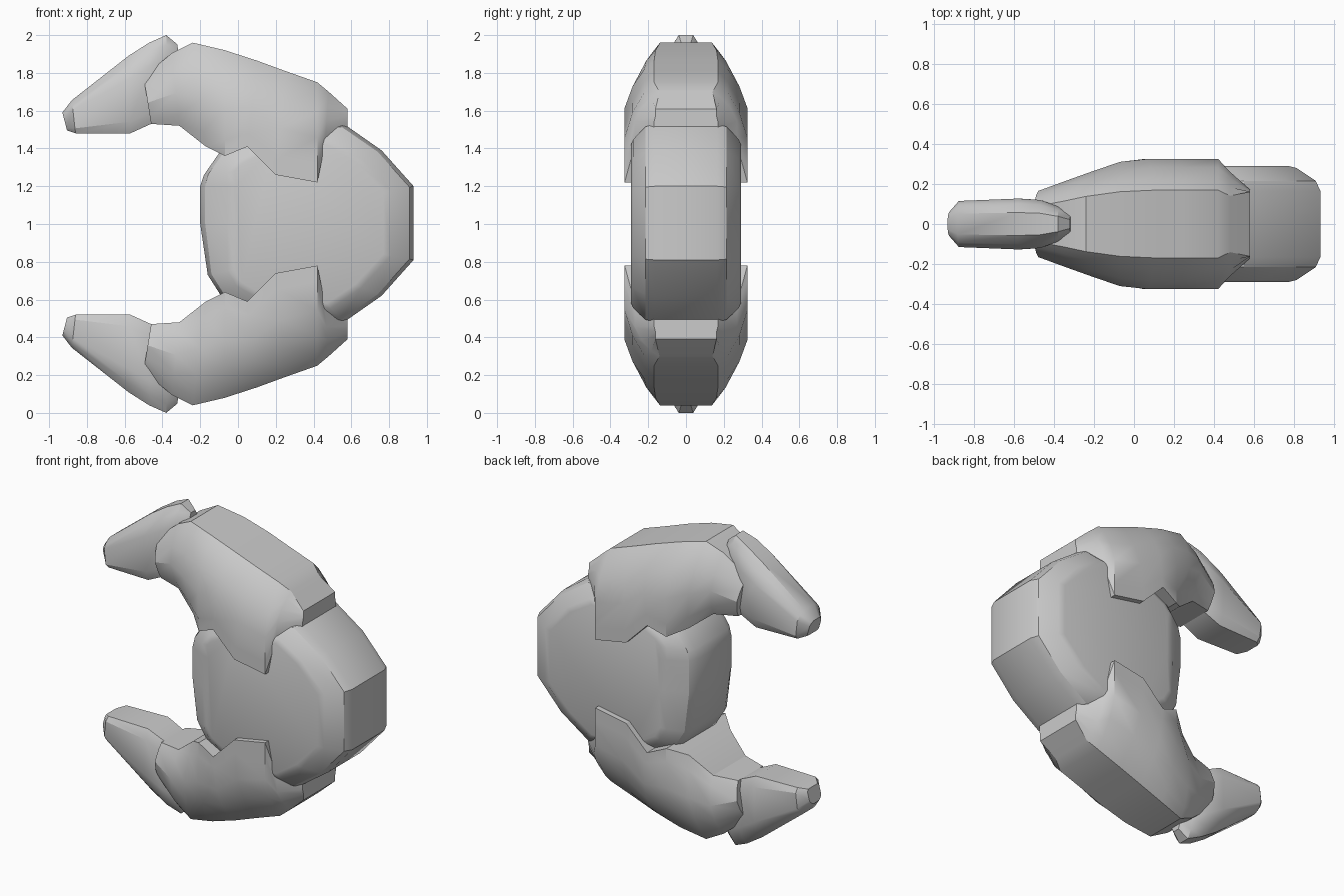
import bpy, bmesh
from mathutils import Vector

if "Cube" in bpy.data.objects:
    bpy.data.objects.remove(bpy.data.objects["Cube"])


def build(name, rings, flip=False):
    """Skin closed rings of equal length and cap both ends; flip mirrors about z = 1."""
    bm = bmesh.new()
    loops = [[bm.verts.new((x, y, 2 - z if flip else z)) for x, y, z in r] for r in rings]
    n = len(loops[0])
    for a, b in zip(loops, loops[1:]):
        for i in range(n):
            j = (i + 1) % n
            bm.faces.new((a[i], a[j], b[j], b[i]))
    bm.faces.new(loops[0])
    bm.faces.new(loops[-1])
    bmesh.ops.recalc_face_normals(bm, faces=bm.faces[:])
    me = bpy.data.meshes.new(name)
    bm.to_mesh(me)
    bm.free()
    ob = bpy.data.objects.new(name, me)
    bpy.context.collection.objects.link(ob)
    return ob


def section(outer, inner, w, shape):
    """Symmetric ring between an outer and inner (x, z) point; shape = (depth, width share)."""
    o, i = Vector(outer), Vector(inner)
    side = [(*o.lerp(i, t), w * f) for t, f in shape]
    return [(x, y, z) for x, z, y in side] + [(x, -y, z) for x, z, y in reversed(side)]


# jaw stations from the gripping end to the hinge: outer, inner, half width, inner width share
JAW = [((-.50, 1.78), (-.46, 1.53), .165, .75),
       ((-.35, 1.905), (-.31, 1.52), .22, .75),
       ((-.24, 1.96), (-.17, 1.41), .265, .8),
       ((-.07, 1.92), (-.07, 1.36), .31, .97),
       ((.10, 1.865), (.05, 1.41), .325, 1),
       ((.25, 1.81), (.20, 1.26), .325, 1),
       ((.42, 1.75), (.42, 1.22), .325, 1),
       ((.48, 1.70), (.46, 1.42), .27, 1),
       ((.58, 1.61), (.58, 1.48), .17, 1)]

# tooth stations from the tip back into the jaw
TOOTH = [((-.93, 1.59), (-.905, 1.495), .06),
         ((-.88, 1.655), (-.86, 1.48), .115),
         ((-.58, 1.89), (-.57, 1.48), .127),
         ((-.47, 1.96), (-.46, 1.53), .12),
         ((-.38, 2.0), (-.36, 1.60), .085),
         ((-.32, 1.95), (-.30, 1.65), .05)]

parts = []
for label, flip in (("upper", False), ("lower", True)):
    jaw = []
    for k, (o, i, w, b) in enumerate(JAW):
        top = .95 if k == len(JAW) - 1 else .52
        jaw.append(section(o, i, w, [(0, top), (.1, max(top, .68)), (.3, max(top, .87)),
                                     (.55, 1), (.85, (1 + b) / 2), (1, b)]))
    parts.append(build(label + "_jaw", jaw, flip))
    tooth = [section(o, i, w, [(0, .45), (.12, .8), (.3, 1), (.85, 1), (1, .8)])
             for o, i, w in TOOTH]
    parts.append(build(label + "_tooth", tooth, flip))

# palm: rounded disc, outline paired with the inset edge of its flat cheek
PALM = [((-.20, 1.20), (-.01, 1.20)), ((-.18, 1.26), (-.02, 1.28)), ((-.09, 1.39), (.02, 1.32)),
        ((.15, 1.52), (.18, 1.40)), ((.56, 1.53), (.47, 1.42)), ((.76, 1.39), (.62, 1.33)),
        ((.93, 1.20), (.77, 1.17)), ((.93, .81), (.77, .84)), ((.76, .62), (.62, .68)),
        ((.56, .48), (.47, .58)), ((.15, .48), (.18, .60)), ((-.09, .62), (.02, .69)),
        ((-.16, .73), (-.02, .76)), ((-.20, 1.0), (-.01, 1.0))]


def palm_ring(y, share):
    pts = [Vector(o).lerp(Vector(i), share) for o, i in PALM]
    return [(p.x, y, p.y) for p in pts]


levels = [(.29, 1), (.28, .75), (.215, .14), (.165, 0)]
parts.append(build("palm", [palm_ring(-y, s) for y, s in levels] +
                   [palm_ring(y, s) for y, s in reversed(levels)]))

# soft shading with crisp edges
for ob in parts:
    ob.select_set(True)
bpy.context.view_layer.objects.active = parts[0]
bpy.ops.object.shade_smooth_by_angle(angle=0.5)
